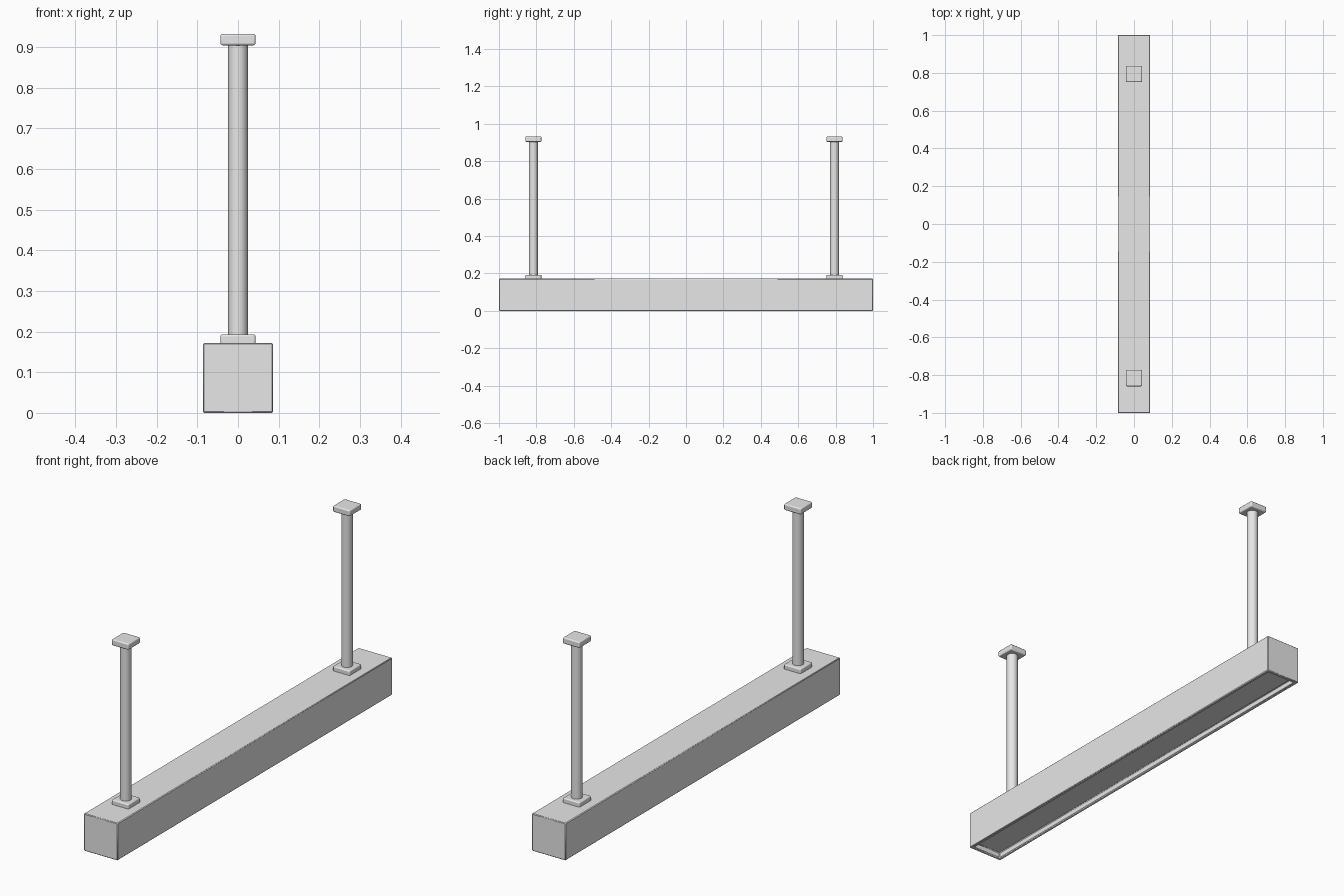
import bpy
import bmesh
from mathutils import Matrix, Vector

default = bpy.data.objects.get("Cube")
if default:
    bpy.data.objects.remove(default, do_unlink=True)

# One flat grey for the whole fixture
grey = bpy.data.materials.new("light_grey")
grey.use_nodes = True
grey.diffuse_color = (0.8, 0.8, 0.8, 1)
grey.node_tree.nodes["Principled BSDF"].inputs["Base Color"].default_value = (0.8, 0.8, 0.8, 1)


def finish(bm, name, bevel=0, segments=1):
    mesh = bpy.data.meshes.new(name)
    bm.to_mesh(mesh)
    bm.free()
    obj = bpy.data.objects.new(name, mesh)
    bpy.context.collection.objects.link(obj)
    mesh.materials.append(grey)
    if bevel:
        mod = obj.modifiers.new("soft_edges", "BEVEL")
        mod.width = bevel
        mod.segments = segments
    bpy.ops.object.select_all(action="DESELECT")
    obj.select_set(True)
    bpy.context.view_layer.objects.active = obj
    bpy.ops.object.shade_smooth_by_angle()
    return obj


def box(size, centre):
    bm = bmesh.new()
    bmesh.ops.create_cube(bm, size=1, matrix=Matrix.Translation(centre) @ Matrix.Diagonal((*size, 1)))
    return bm


def plate(name, y, bottom, top):
    finish(box((0.086, 0.086, top - bottom), (0, y, (bottom + top) / 2)), name, 0.005, 3)


# Long housing with a shallow recess underneath
WIDTH, HEIGHT, RIM, DEPTH = 0.172, 0.172, 0.022, 0.026
bm = box((WIDTH, 2, HEIGHT), (0, 0, HEIGHT / 2))
bm.normal_update()
under = min(bm.faces, key=lambda f: f.calc_center_median().z)
bmesh.ops.inset_region(bm, faces=[under], thickness=RIM)
panel = bmesh.ops.extrude_discrete_faces(bm, faces=[under])["faces"][0]
bmesh.ops.translate(bm, verts=panel.verts, vec=Vector((0, 0, DEPTH)))
finish(bm, "housing", 0.003)

# Two hanging rods, each with a foot plate and a ceiling plate
for side, y in (("front", -0.816), ("back", 0.794)):
    plate(side + "_foot_plate", y, 0.165, 0.193)
    plate(side + "_ceiling_plate", y, 0.904, 0.932)
    low, high = 0.185, 0.91
    bm = bmesh.new()
    bmesh.ops.create_cone(bm, cap_ends=True, segments=32, radius1=0.024, radius2=0.024,
                          depth=high - low, matrix=Matrix.Translation((0, y, (low + high) / 2)))
    finish(bm, side + "_rod")
